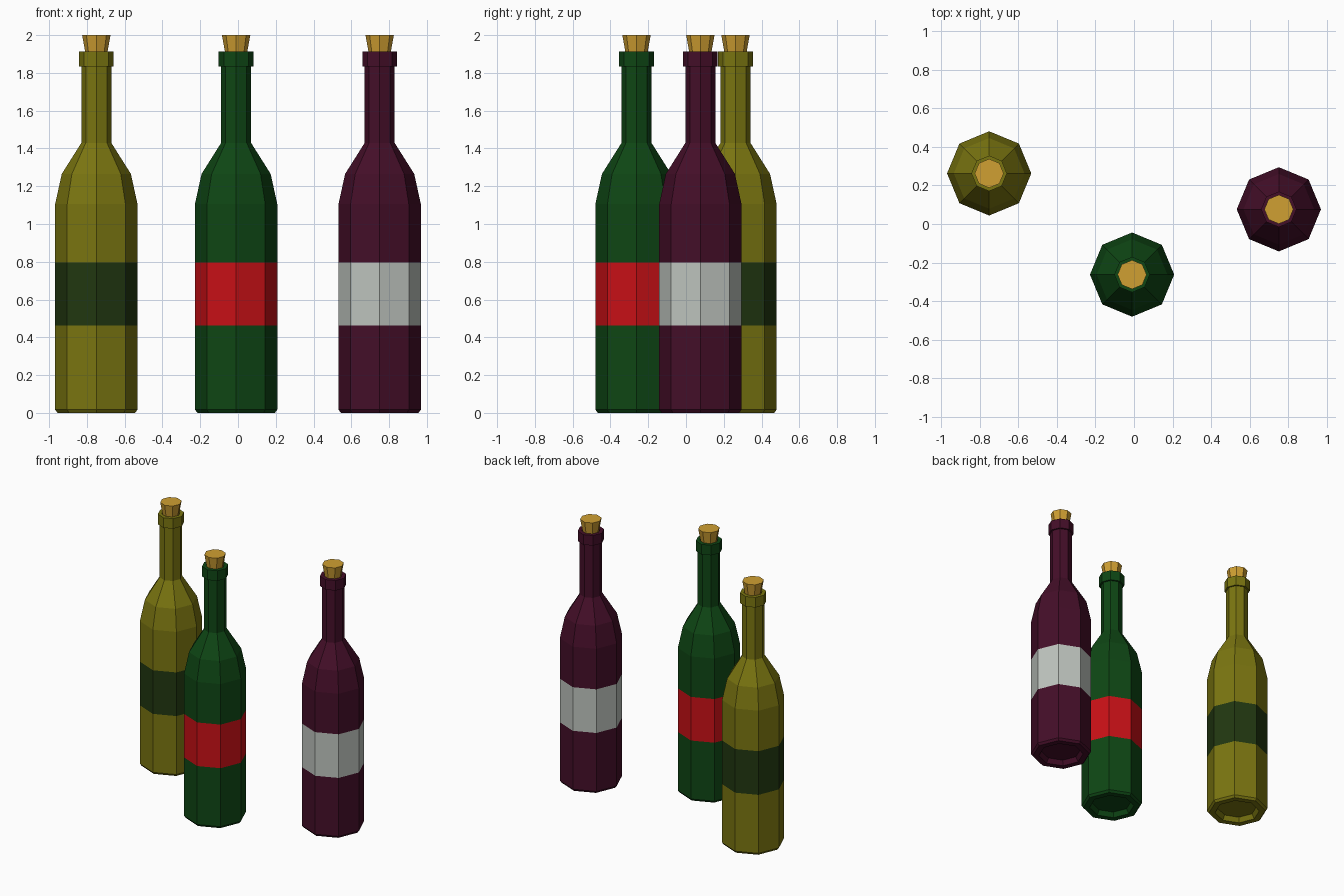
import bpy, bmesh
from math import cos, sin, pi

if "Cube" in bpy.data.objects:
    bpy.data.objects.remove(bpy.data.objects["Cube"])

SIDES = 8


def material(name, rgb):
    m = bpy.data.materials.new(name)
    lin = [(c / 255 / 12.92) if c < 11 else ((c / 255 + 0.055) / 1.055) ** 2.4 for c in rgb]
    m.diffuse_color = (*lin, 1)
    m.use_nodes = True
    m.node_tree.nodes["Principled BSDF"].inputs["Base Color"].default_value = m.diffuse_color
    return m


def lathe(name, profile, centre, mats, band=None):
    """Revolve (radius, z) points; the profile runs bottom to top, ends are capped."""
    bm = bmesh.new()
    rings = [[bm.verts.new((r * cos(2 * pi * k / SIDES), r * sin(2 * pi * k / SIDES), z))
              for k in range(SIDES)] for r, z in profile]
    for i, (a, b) in enumerate(zip(rings, rings[1:])):
        for k in range(SIDES):
            n = (k + 1) % SIDES
            f = bm.faces.new((a[k], a[n], b[n], b[k]))
            f.material_index = 1 if i == band else 0
    bm.faces.new(rings[0][::-1])
    bm.faces.new(rings[-1])
    bmesh.ops.recalc_face_normals(bm, faces=bm.faces)
    me = bpy.data.meshes.new(name)
    bm.to_mesh(me)
    bm.free()
    for m in mats:
        me.materials.append(m)
    ob = bpy.data.objects.new(name, me)
    ob.location = (*centre, 0)
    bpy.context.collection.objects.link(ob)
    return ob


# Recessed base, body, label band, shoulder, neck, collar
BOTTLE = [(0.14, 0.035), (0.16, 0.0), (0.205, 0.0), (0.218, 0.017),
          (0.218, 0.463), (0.218, 0.796), (0.218, 1.105),
          (0.183, 1.265), (0.079, 1.43), (0.079, 1.835),
          (0.092, 1.835), (0.092, 1.912), (0.064, 1.912), (0.062, 1.86)]
LABEL_BAND = 4
CORK = [(0.048, 1.85), (0.075, 2.0)]

cork_mat = material("cork", (208, 160, 50))

# Three bottles: name, centre, glass colour, label colour
for name, centre, glass, label in [
        ("olive", (-0.75, 0.262), (122, 117, 16), (33, 55, 16)),
        ("green", (-0.01, -0.262), (14, 70, 20), (200, 16, 22)),
        ("purple", (0.75, 0.076), (68, 14, 40), (190, 196, 190))]:
    lathe(name + "_bottle", BOTTLE, centre,
          [material(name + "_glass", glass), material(name + "_label", label)], LABEL_BAND)
    lathe(name + "_bottle_cork", CORK, centre, [cork_mat])
